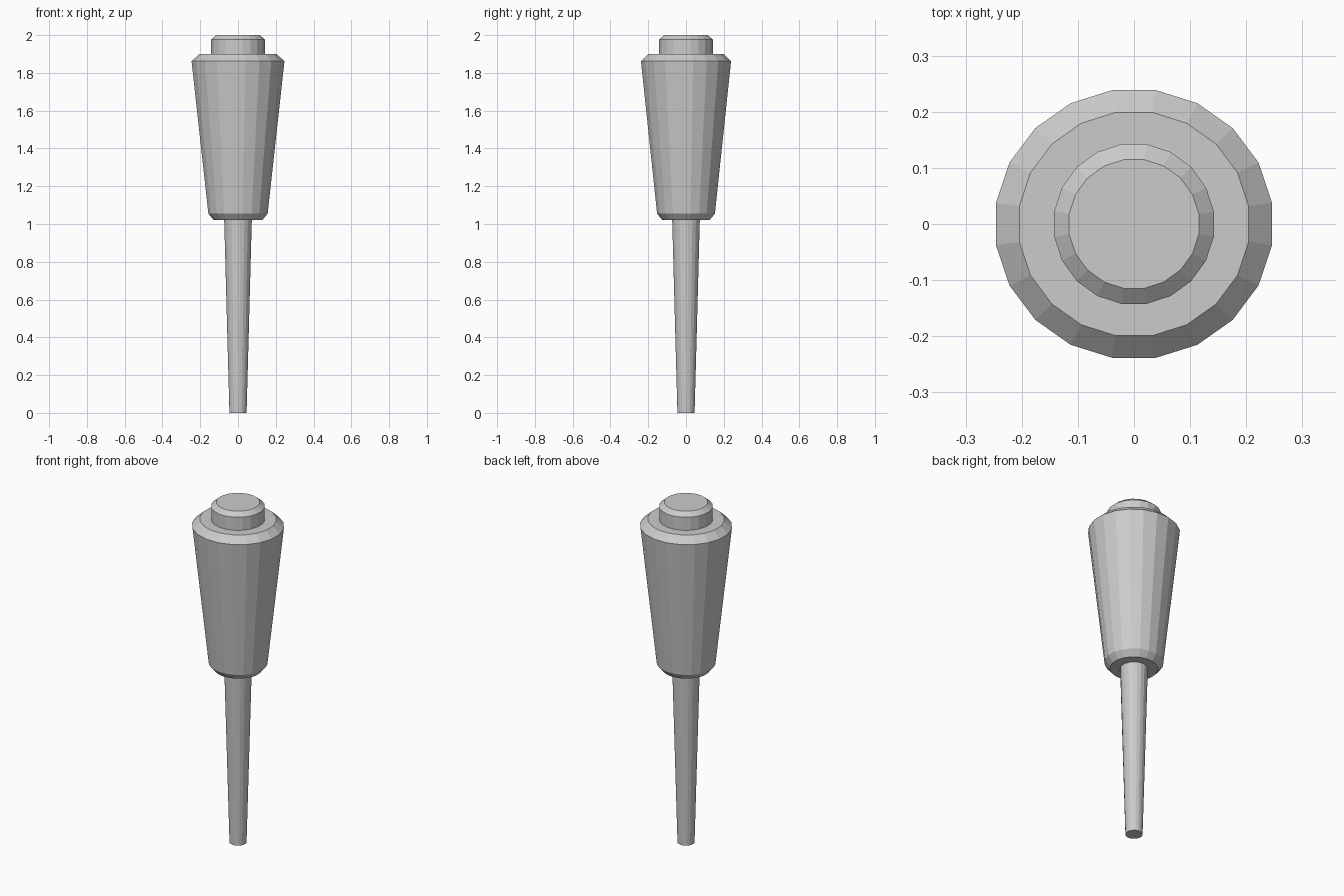
import bpy, bmesh
from math import cos, sin, pi

if "Cube" in bpy.data.objects:
    bpy.data.objects.remove(bpy.data.objects["Cube"])

SIDES = 20


def turned(name, profile):
    """Closed faceted part from (x radius, y radius, z) rings, flats facing the axes."""
    bm = bmesh.new()
    rings = []
    for rx, ry, z in profile:
        angles = [2 * pi * (i + 0.5) / SIDES for i in range(SIDES)]
        rings.append([bm.verts.new((rx * cos(a), ry * sin(a), z)) for a in angles])
    for low, high in zip(rings, rings[1:]):
        for i in range(SIDES):
            j = (i + 1) % SIDES
            bm.faces.new((low[i], low[j], high[j], high[i]))
    bm.faces.new(rings[0][::-1])
    bm.faces.new(rings[-1])
    mesh = bpy.data.meshes.new(name)
    bm.to_mesh(mesh)
    bm.free()
    obj = bpy.data.objects.new(name, mesh)
    bpy.context.collection.objects.link(obj)
    return obj


# Slim tapered shaft
turned("shaft", [(0.046, 0.046, 0), (0.074, 0.074, 1.02)])

# Slightly oval tapered grip with chamfered ends
turned("grip", [
    (0.130, 0.126, 1.02),
    (0.159, 0.155, 1.055),
    (0.249, 0.2415, 1.862),
    (0.207, 0.2015, 1.90),
])

# Chamfered end button
turned("end_button", [
    (0.144, 0.144, 1.90),
    (0.144, 0.144, 1.977),
    (0.117, 0.116, 2.0),
])
